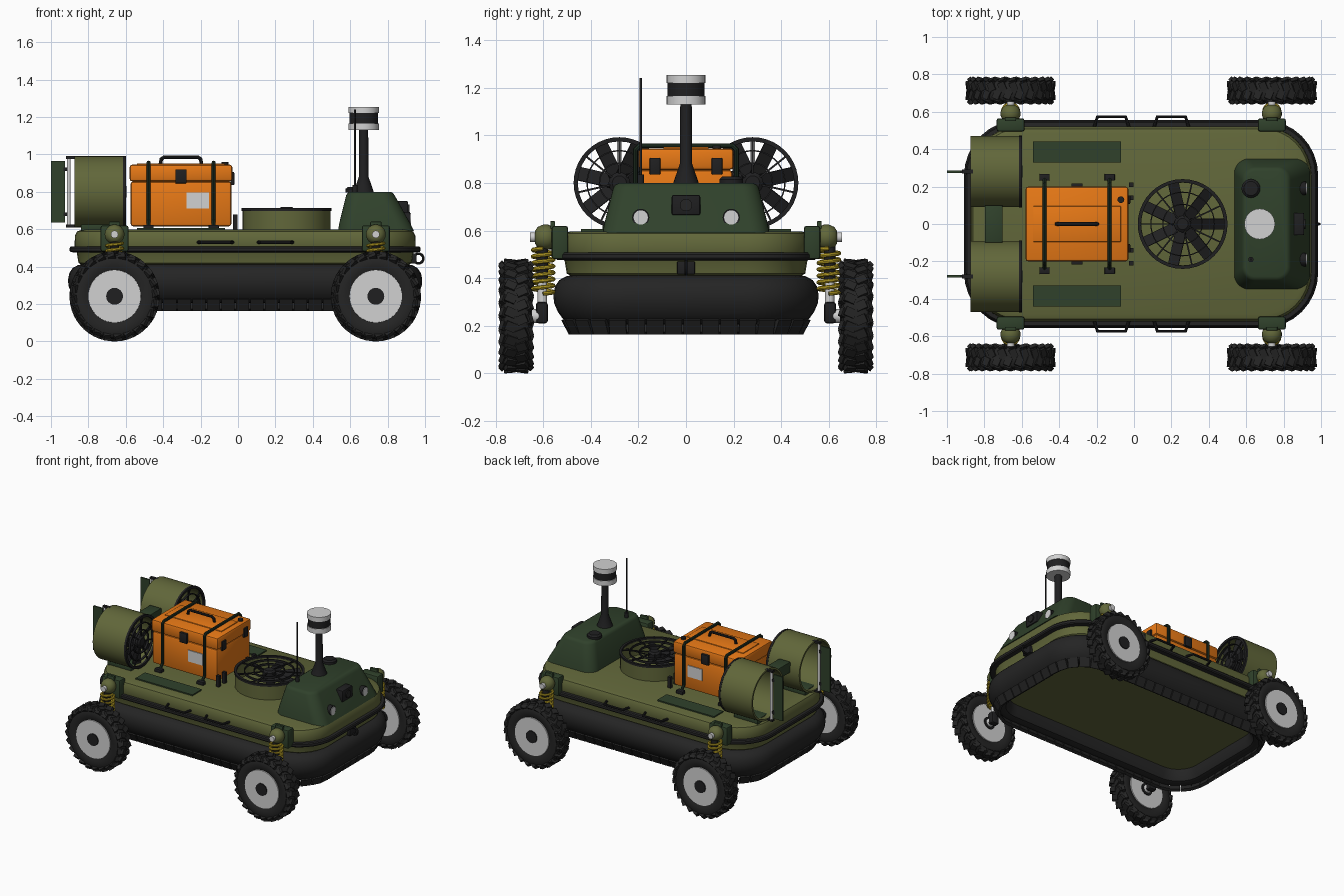
import bpy, bmesh
from math import pi, cos, sin, radians, atan2
from mathutils import Matrix, Vector

if "Cube" in bpy.data.objects:
    bpy.data.objects.remove(bpy.data.objects["Cube"], do_unlink=True)

def material(name, *rgb):
    m = bpy.data.materials.new(name)
    m.use_nodes = True
    m.diffuse_color = (*rgb, 1)
    b = m.node_tree.nodes["Principled BSDF"]
    b.inputs["Base Color"].default_value = (*rgb, 1)
    b.inputs["Roughness"].default_value = 0.7
    return m

OLIVE = material("olive paint", 0.12, 0.135, 0.042)
GREEN = material("dark green paint", 0.029, 0.053, 0.024)
STRAP = material("strap green", 0.013, 0.027, 0.015)
RUBBER = material("black rubber", 0.018, 0.018, 0.018)
BLACK = material("black plastic", 0.014, 0.014, 0.015)
ORANGE = material("orange case", 0.8, 0.19, 0.008)
GREY = material("light grey metal", 0.64, 0.64, 0.64)
YELLOW = material("spring yellow", 0.55, 0.4, 0.02)

AXES = {"z": Matrix(), "x": Matrix.Rotation(pi / 2, 4, "Y"), "y": Matrix.Rotation(-pi / 2, 4, "X")}
T = Matrix.Translation

def place(c, axis="z"):
    return T(Vector(c)) @ AXES[axis]

def shade(ob):
    bpy.ops.object.select_all(action="DESELECT")
    ob.select_set(True)
    bpy.context.view_layer.objects.active = ob
    if ob.type == "CURVE":
        bpy.ops.object.convert(target="MESH")
    bpy.ops.object.shade_smooth_by_angle(angle=radians(35))

def finish(name, bm, mat, smooth=True):
    bmesh.ops.recalc_face_normals(bm, faces=bm.faces)
    me = bpy.data.meshes.new(name)
    bm.to_mesh(me)
    bm.free()
    ob = bpy.data.objects.new(name, me)
    bpy.context.collection.objects.link(ob)
    me.materials.append(mat)
    if smooth:
        shade(ob)

def add_box(bm, M, size):
    bmesh.ops.create_cube(bm, size=1, matrix=M @ Matrix.Diagonal((*size, 1)))

def add_rings(bm, rings, closed=False, caps=True):
    vs = [[bm.verts.new(p) for p in r] for r in rings]
    n = len(vs[0])
    pairs = list(zip(vs, vs[1:])) + ([(vs[-1], vs[0])] if closed else [])
    for a, b in pairs:
        for i in range(n):
            j = (i + 1) % n
            bm.faces.new((a[i], a[j], b[j], b[i]))
    if caps and not closed:
        bm.faces.new(vs[0])
        bm.faces.new(vs[-1])

def add_lathe(bm, M, profile, closed=False, segs=40):
    rings = [[M @ Vector((r * cos(2 * pi * i / segs), r * sin(2 * pi * i / segs), z))
              for i in range(segs)] for r, z in profile]
    add_rings(bm, rings, closed)

def box(name, c, size, mat, bevel=0.0):
    bm = bmesh.new()
    add_box(bm, T(Vector(c)), size)
    if bevel:
        bmesh.ops.bevel(bm, geom=bm.edges[:], offset=bevel, segments=2, affect="EDGES", profile=0.5)
    finish(name, bm, mat)

def lathe(name, c, axis, profile, mat, closed=False, segs=40):
    bm = bmesh.new()
    add_lathe(bm, place(c, axis), profile, closed, segs)
    finish(name, bm, mat)

def cyl(name, c, axis, r, h, mat):
    lathe(name, c, axis, [(r, -h / 2), (r, h / 2)], mat, segs=24)

def tube(name, pts, r, mat, cyclic=False):
    cu = bpy.data.curves.new(name, "CURVE")
    cu.dimensions = "3D"
    cu.bevel_depth, cu.bevel_resolution, cu.use_fill_caps = r, 2, True
    sp = cu.splines.new("POLY")
    sp.points.add(len(pts) - 1)
    for q, p in zip(sp.points, pts):
        q.co = (*p, 1)
    sp.use_cyclic_u = cyclic
    cu.materials.append(mat)
    ob = bpy.data.objects.new(name, cu)
    bpy.context.collection.objects.link(ob)
    shade(ob)

def rounded(cx, hx, hy, r, z, n=8):
    pts = []
    for k, (sx, sy) in enumerate(((1, 1), (-1, 1), (-1, -1), (1, -1))):
        for i in range(n + 1):
            a = pi / 2 * (k + i / n)
            pts.append(Vector((cx + sx * (hx - r) + r * cos(a), sy * (hy - r) + r * sin(a), z)))
    return pts

def hull_ring(z, inset):
    return rounded(0.038, 0.938 - inset, 0.548 - inset, 0.29 - inset, z)

def loft(name, rings, mat, closed=False, caps=True):
    bm = bmesh.new()
    add_rings(bm, rings, closed, caps)
    finish(name, bm, mat)

# Hull, bumper strip, floor and inflated skirt
loft("hull", [hull_ring(*p) for p in ((0.405, 0.07), (0.42, 0.047), (0.48, 0.037), (0.5, 0.026),
     (0.565, 0.028), (0.588, 0.04), (0.597, 0.065))], OLIVE)
loft("bumper_strip", [hull_ring(*p) for p in ((0.475, 0.04), (0.477, 0.006), (0.484, 0),
     (0.5, 0), (0.507, 0.006), (0.509, 0.04))], RUBBER, closed=True)
loft("skirt", [hull_ring(*p) for p in ((0.415, 0.09), (0.408, 0.045), (0.392, 0.016), (0.365, -0.002),
     (0.33, -0.009), (0.295, -0.006), (0.26, 0.009), (0.23, 0.03), (0.208, 0.06), (0.205, 0.08),
     (0.215, 0.11), (0.25, 0.13), (0.33, 0.135))], RUBBER, caps=False)
loft("floor", [hull_ring(0.295, 0.12), hull_ring(0.32, 0.12)], OLIVE)

# Skirt fingers spaced evenly around the lower edge
path = hull_ring(0.198, 0.05)
path.append(path[0])
total = sum((b - a).length for a, b in zip(path, path[1:]))
count, walked, k = 66, 0.0, 0
bm = bmesh.new()
for a, b in zip(path, path[1:]):
    seg = (b - a).length
    while k < count and k * total / count < walked + seg:
        p = a.lerp(b, (k * total / count - walked) / seg)
        d = b - a
        add_box(bm, T(p) @ Matrix.Rotation(atan2(d.y, d.x), 4, "Z") @ Matrix.Rotation(radians(28), 4, "X"),
                (total / count - 0.007, 0.022, 0.068))
        k += 1
    walked += seg
finish("skirt_fingers", bm, RUBBER, smooth=False)

# Wheels and suspension
TIRE = [(0.135, 0.05), (0.16, 0.061), (0.195, 0.062), (0.218, 0.052), (0.23, 0.03)]
for x, end in ((-0.66, "rear"), (0.737, "front")):
    for s, side in ((1, "left"), (-1, "right")):
        tag = f"{end}_{side}"
        c = (x, s * 0.713, 0.241)
        lathe("tire_" + tag, c, "y", [(r, -z) for r, z in TIRE] + [(r, z) for r, z in TIRE[::-1]],
              RUBBER, closed=True, segs=48)
        bm = bmesh.new()
        for i in range(24):
            for t in (-1, 1):
                M = place(c, "y") @ Matrix.Rotation(2 * pi * (i + t / 4) / 24, 4, "Z")
                for r, w, length, tilt in ((0.227, 0.023, 0.046, 0.12), (0.212, 0.053, 0.028, 0.75)):
                    add_box(bm, M @ T((r, 0, t * w)) @ Matrix.Rotation(t * tilt, 4, "Y")
                            @ Matrix.Rotation(t * 0.4, 4, "X"), (0.022, 0.038, length))
        finish("tread_" + tag, bm, RUBBER, smooth=False)
        lathe("wheel_disc_" + tag, c, "y", [(0.14, -0.06), (0.145, 0), (0.14, 0.06)], GREY)
        cyl("hub_cap_" + tag, c, "y", 0.045, 0.134, BLACK)
        cyl("axle_" + tag, (x, s * 0.635, 0.241), "y", 0.03, 0.05, GREY)
        box("knuckle_" + tag, (x, s * 0.605, 0.255), (0.06, 0.05, 0.09), BLACK, 0.012)
        cyl("damper_rod_" + tag, (x, s * 0.603, 0.34), "z", 0.02, 0.1, GREY)
        cyl("damper_body_" + tag, (x, s * 0.603, 0.46), "z", 0.024, 0.15, BLACK)
        tube("spring_" + tag, [(x + 0.043 * cos(a), s * 0.6 + 0.043 * sin(a), 0.335 + 0.19 * i / 112)
             for i in range(113) for a in [2 * pi * i / 16]], 0.009, YELLOW)
        lathe("pivot_" + tag, (x, s * 0.59, 0.572), "y",
              [(0.025, -0.045), (0.043, -0.033), (0.053, -0.01), (0.053, 0.01), (0.043, 0.033),
               (0.025, 0.045)], OLIVE, segs=24)
        cyl("pivot_pin_" + tag, (x, s * 0.635, 0.572), "y", 0.02, 0.04, GREY)
        box("bracket_" + tag, (x, s * 0.53, 0.55), (0.15, 0.07, 0.14), GREEN, 0.012)
        box("bracket_tab_" + tag, (x, s * 0.56, 0.605), (0.06, 0.02, 0.07), GREEN, 0.004)

# Fans: hub, pitched blades and a ring guard, local z along the axis
def fan(name, c, axis, r, blades):
    M = place(c, axis)
    bm = bmesh.new()
    add_lathe(bm, M, [(0.045, -0.06), (0.045, 0.0), (0.03, 0.012)], segs=20)
    for ring, w in ((r, 0.018), (r * 0.72, 0.006), (r * 0.45, 0.006)):
        add_lathe(bm, M, [(ring - w, -0.008), (ring, -0.008), (ring, 0.008), (ring - w, 0.008)], closed=True)
    for i in range(blades):
        R = M @ Matrix.Rotation(2 * pi * i / blades, 4, "Z")
        add_box(bm, R @ T((r * 0.55, 0, -0.035)) @ Matrix.Rotation(0.45, 4, "X"), (r * 0.74, 0.062, 0.006))
        add_box(bm, R @ Matrix.Rotation(pi / blades, 4, "Z") @ T((r / 2, 0, 0)), (r * 0.96, 0.008, 0.008))
    finish(name, bm, BLACK)

def duct(name, c, axis, r, lo, hi):
    lathe(name, c, axis, [(r - 0.014, lo), (r, lo), (r, hi), (r - 0.014, hi)], OLIVE, closed=True, segs=48)

duct("lift_duct", (0.26, 0, 0), "z", 0.235, 0.59, 0.7)
fan("lift_fan", (0.26, 0, 0.706), "z", 0.24, 7)

# Rear thrusters with rudders
for s, side in ((1, "left"), (-1, "right")):
    y = s * 0.28
    duct("thrust_duct_" + side, (0, y, 0.8), "x", 0.19, -0.875, -0.605)
    fan("thrust_fan_" + side, (-0.608, y, 0.8), "x", 0.192, 7)
    box("duct_foot_" + side, (-0.74, y, 0.61), (0.2, 0.14, 0.04), GREEN, 0.005)
    box("rudder_" + side, (-0.962, y, 0.8), (0.075, 0.012, 0.33), GREEN)
    cyl("rudder_post_" + side, (-0.905, y, 0.8), "z", 0.01, 0.37, GREY)
    for z in (0.617, 0.983):
        box("rudder_bracket_" + side, (-0.89, y, z), (0.06, 0.022, 0.014), BLACK)
    for z in (0.68, 0.92):
        box("rudder_hinge_" + side, (-0.918, y, z), (0.03, 0.014, 0.02), BLACK)
box("duct_crossbar", (-0.75, 0, 0.84), (0.095, 0.2, 0.08), GREEN, 0.006)

# Cargo case
box("case_body", (-0.305, 0, 0.735), (0.54, 0.39, 0.24), ORANGE, 0.015)
box("case_lid", (-0.305, 0, 0.9), (0.55, 0.4, 0.09), ORANGE, 0.015)
box("case_lid_panel", (-0.305, 0, 0.945), (0.47, 0.19, 0.012), ORANGE, 0.003)
tube("case_handle", [(-0.415, 0, 0.945), (-0.41, 0, 0.975), (-0.395, 0, 0.985), (-0.215, 0, 0.985),
     (-0.2, 0, 0.975), (-0.195, 0, 0.945)], 0.01, BLACK)
cyl("case_valve", (-0.07, 0.13, 0.948), "z", 0.018, 0.02, BLACK)
for s in (-1, 1):
    box("side_latch", (-0.305, s * 0.206, 0.882), (0.06, 0.022, 0.075), BLACK, 0.004)
    box("case_label", (-0.215, s * 0.197, 0.753), (0.12, 0.008, 0.085), GREY)
    box("end_latch", (-0.03, s * 0.13, 0.87), (0.02, 0.045, 0.07), BLACK, 0.004)
    for y in (0.14, 0.21):
        box("case_cleat", (-0.015, s * y, 0.635), (0.025, 0.025, 0.085), BLACK)
for x in (-0.478, -0.13):
    half = [(x, 0.25, 0.6), (x, 0.212, 0.645), (x, 0.212, 0.94), (x, 0.195, 0.956)]
    tube("case_strap", half + [(px, -y, z) for px, y, z in half[::-1]], 0.011, STRAP)
    for s in (-1, 1):
        box("strap_foot", (x, s * 0.25, 0.61), (0.055, 0.035, 0.025), BLACK, 0.004)

# Deck plates, side grab handles and tow ring
for s in (-1, 1):
    box("deck_plate", (-0.305, s * 0.385, 0.6), (0.47, 0.11, 0.012), GREEN)
    for x in (-0.12, 0.2):
        tube("grab_handle", [(x - 0.095, s * 0.51, 0.53), (x - 0.075, s * 0.574, 0.53),
             (x + 0.075, s * 0.574, 0.53), (x + 0.095, s * 0.51, 0.53)], 0.009, BLACK)
box("tow_block", (0.935, 0, 0.443), (0.04, 0.075, 0.055), BLACK, 0.005)
tube("tow_ring", [(0.965 + 0.026 * cos(a), 0, 0.443 + 0.026 * sin(a))
     for a in [2 * pi * i / 20 for i in range(20)]], 0.007, BLACK, cyclic=True)

# Sensor cabin
loft("cabin", [rounded(0.738, 0.203, 0.35, 0.08, 0.59), rounded(0.731, 0.19, 0.343, 0.08, 0.63),
     rounded(0.708, 0.13, 0.305, 0.07, 0.78), rounded(0.707, 0.122, 0.296, 0.065, 0.793),
     rounded(0.706, 0.11, 0.282, 0.055, 0.799)], GREEN)
box("camera", (0.865, 0, 0.707), (0.09, 0.12, 0.085), BLACK, 0.008)
cyl("camera_lens", (0.912, 0, 0.707), "x", 0.026, 0.012, RUBBER)
for s in (-1, 1):
    cyl("headlight_rim", (0.89, s * 0.19, 0.655), "x", 0.036, 0.06, BLACK)
    cyl("headlight_lens", (0.92, s * 0.19, 0.655), "x", 0.03, 0.008, GREY)
lathe("mast", (0.672, 0, 0), "z", [(0.055, 0.795), (0.05, 0.81), (0.026, 0.88), (0.024, 1.14)], BLACK, segs=24)
for z, r, h, mat, n in ((1.148, 0.082, 0.036, GREY, "base"), (1.193, 0.077, 0.056, BLACK, "band"),
                        (1.237, 0.082, 0.034, GREY, "cap")):
    cyl("sensor_" + n, (0.672, 0, z), "z", r, h, mat)
lathe("beacon_dome", (0.625, 0.19, 0), "z", [(0.05, 0.795), (0.05, 0.815), (0.038, 0.826)], BLACK, segs=24)
cyl("antenna_base", (0.625, -0.19, 0.815), "z", 0.014, 0.04, BLACK)
cyl("antenna", (0.625, -0.19, 1.02), "z", 0.005, 0.44, BLACK)
